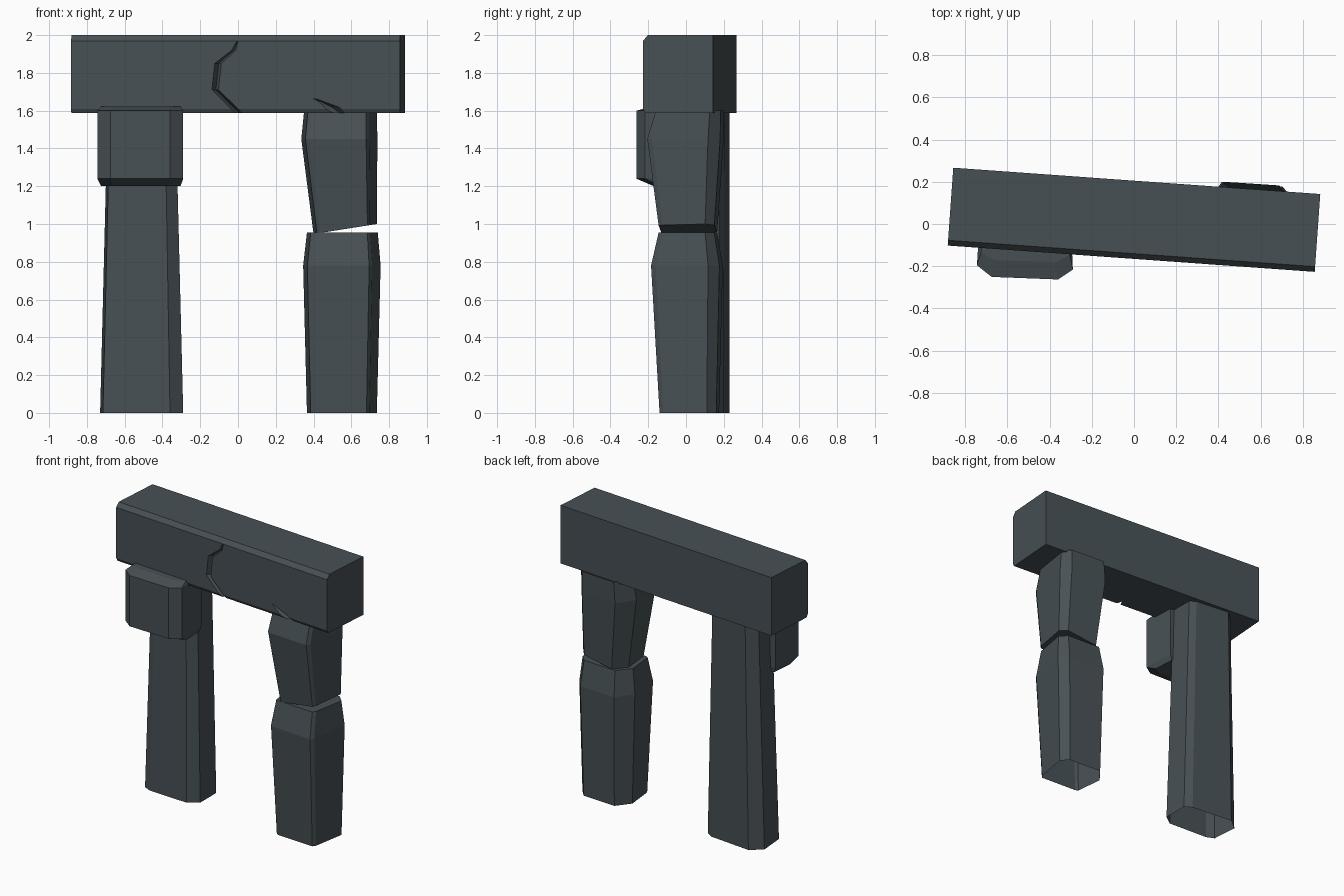
import bpy, bmesh, math
from mathutils import Matrix

if "Cube" in bpy.data.objects:
    bpy.data.objects.remove(bpy.data.objects["Cube"])

stone = bpy.data.materials.new("dark_slate_stone")
stone.diffuse_color = (0.063, 0.081, 0.089, 1)
stone.use_nodes = True
stone.node_tree.nodes["Principled BSDF"].inputs["Base Color"].default_value = stone.diffuse_color


def make_object(name, bm):
    bmesh.ops.recalc_face_normals(bm, faces=bm.faces)
    mesh = bpy.data.meshes.new(name)
    bm.to_mesh(mesh)
    bm.free()
    mesh.materials.append(stone)
    obj = bpy.data.objects.new(name, mesh)
    bpy.context.collection.objects.link(obj)
    return obj


def loft(name, rings, cap_bottom=False, cap_top=False):
    """Skin a list of point rings, all with the same point count."""
    bm = bmesh.new()
    vs = [[bm.verts.new(p) for p in ring] for ring in rings]
    n = len(vs[0])
    for a, b in zip(vs, vs[1:]):
        for i in range(n):
            j = (i + 1) % n
            bm.faces.new((a[i], a[j], b[j], b[i]))
    if cap_bottom:
        bm.faces.new(vs[0][::-1])
    if cap_top:
        bm.faces.new(vs[-1])
    return make_object(name, bm)


def fitted(section, z, x0, x1, y0, y1, tilt=0):
    """Fit a cross-section into a rectangle at height z, tilted along x."""
    xs, ys = zip(*section)
    pts = []
    for x, y in section:
        u = (x - min(xs)) / (max(xs) - min(xs))
        v = (y - min(ys)) / (max(ys) - min(ys))
        pts.append((x0 + u * (x1 - x0), y0 + v * (y1 - y0), z + tilt * u))
    return pts


# left pillar: tapered eight-sided shaft, open underneath
left = [(-.715, -.02), (-.66, -.045), (-.36, -.06), (-.29, -.01),
        (-.29, .17), (-.34, .20), (-.65, .23), (-.73, .165)]
loft("left_pillar", [fitted(left, 0, -.73, -.29, -.06, .23),
                     fitted(left, 1.6, -.69, -.33, -.03, .23)])

# block leaning on the front of the left pillar, with bevelled top and bottom
block = [(-.745, -.195), (-.675, -.25), (-.36, -.262), (-.29, -.215),
         (-.30, .02), (-.73, .04)]
loft("left_capital_block", [
    fitted(block, 1.20, -.725, -.305, -.17, .03),
    fitted(block, 1.24, -.745, -.29, -.263, .04),
    fitted(block, 1.60, -.745, -.29, -.263, .04),
    fitted(block, 1.622, -.725, -.305, -.18, .03)], True, True)

# right pillar: two bulging stones with a slanted joint
right = [(.385, -.115), (.405, -.125), (.68, -.14), (.695, -.12),
         (.735, .11), (.69, .16), (.44, .175), (.365, .08)]
loft("right_pillar_lower", [
    fitted(right, 0, .365, .735, -.14, .175),
    fitted(right, .78, .345, .755, -.185, .195),
    fitted(right, .955, .365, .74, -.145, .165)], False, True)
loft("right_pillar_upper", [
    fitted(right, .947, .40, .735, -.145, .165, .053),
    fitted(right, 1.45, .335, .738, -.205, .20),
    fitted(right, 1.6, .35, .735, -.16, .20)], True, False)

# lintel: long beam with its two front edges chamfered, turned a little
half, front, back = .8725, -.185, .185
profile = [(front, 1.61), (front + .012, 1.588), (back, 1.588),
           (back, 2.0), (front + .025, 2.0), (front, 1.97)]
lintel = loft("lintel", [[(x, y, z) for y, z in profile] for x in (-half, half)],
              True, True)
place = Matrix.Translation((0, .02, 0)) @ Matrix.Rotation(math.radians(-4.1), 4, 'Z')
lintel.matrix_world = place


# cracks in the lintel front: wedge-shaped cutters (left x, right x, z, depth)
def cut_crack(name, steps):
    rings = []
    for xl, xr, z, depth in steps:
        grow = .02 / depth * (xr - xl) / 2          # widen outside the face
        rings.append([(xl - grow, front - .02, z), (xr + grow, front - .02, z),
                      ((xl + xr) / 2, front + depth, z)])
    cutter = loft(name, rings, True, True)
    cutter.matrix_world = place
    cutter.hide_render = True
    cutter.hide_set(True)
    mod = lintel.modifiers.new(name, 'BOOLEAN')
    mod.operation = 'DIFFERENCE'
    mod.solver = 'EXACT'
    mod.object = cutter


cut_crack("long_crack_cutter", [
    (.015, .055, 1.57, .05), (-.125, -.09, 1.71, .045),
    (-.11, -.075, 1.85, .04), (-.02, .002, 1.92, .025), (.008, .014, 1.97, .006)])
cut_crack("short_crack_cutter", [
    (.52, .63, 1.57, .04), (.47, .545, 1.62, .025), (.41, .42, 1.665, .006)])
